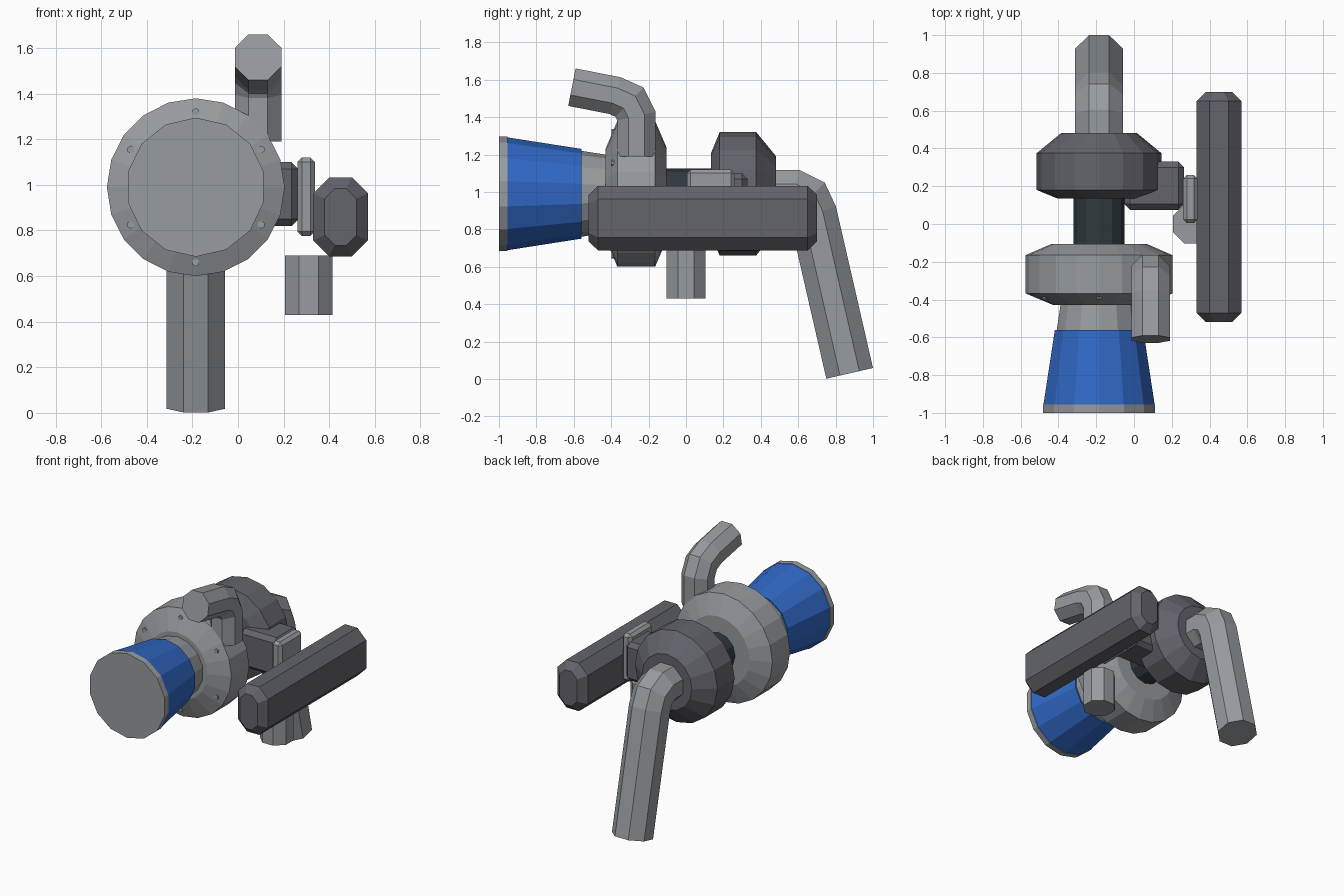
import bpy, bmesh, math
from mathutils import Vector

if "Cube" in bpy.data.objects:
    bpy.data.objects.remove(bpy.data.objects["Cube"])

AX, AZ = -0.185, 0.99   # main turning axis (runs along y)


def material(name, rgb):
    m = bpy.data.materials.new(name)
    m.diffuse_color = (*rgb, 1)
    m.use_nodes = True
    m.node_tree.nodes["Principled BSDF"].inputs["Base Color"].default_value = m.diffuse_color
    return m


GREY = material("light_grey", (0.31, 0.33, 0.35))
DARK = material("dark_grey", (0.125, 0.125, 0.15))
BLUE = material("blue", (0.03, 0.14, 0.57))
BLACK = material("charcoal", (0.03, 0.042, 0.05))


def finish(name, bm, mat):
    bmesh.ops.recalc_face_normals(bm, faces=bm.faces)
    me = bpy.data.meshes.new(name)
    bm.to_mesh(me)
    bm.free()
    me.materials.append(mat)
    ob = bpy.data.objects.new(name, me)
    bpy.context.collection.objects.link(ob)
    return ob


def loft(name, rings, mat):
    """Skin a list of equal-length vertex rings and cap both ends."""
    bm = bmesh.new()
    loops = [[bm.verts.new(p) for p in ring] for ring in rings]
    n = len(loops[0])
    for a, b in zip(loops, loops[1:]):
        for i in range(n):
            j = (i + 1) % n
            bm.faces.new((a[i], a[j], b[j], b[i]))
    bm.faces.new(loops[0])
    bm.faces.new(loops[-1])
    return finish(name, bm, mat)


def lathe(name, profile, n, mat, cx=AX, cz=AZ):
    """Turn (radius, y) points about an axis along y, one vertex at the top."""
    rings = []
    for r, y in profile:
        rings.append([(cx + r * math.sin(math.tau * i / n), y,
                       cz + r * math.cos(math.tau * i / n)) for i in range(n)])
    return loft(name, rings, mat)


def tube(name, x, path, apothem, mat, n=8):
    """Octagonal pipe along (y, z) points at a fixed x, with mitred bends."""
    pts = [Vector(p) for p in path]
    r = apothem / math.cos(math.pi / n)
    rings = []
    for k, p in enumerate(pts):
        t_in = (p - pts[k - 1]).normalized() if k else (pts[1] - p).normalized()
        t_out = (pts[k + 1] - p).normalized() if k < len(pts) - 1 else t_in
        t = (t_in + t_out).normalized()
        side = Vector((-t.y, t.x)) / t.dot(t_in)
        ring = []
        for i in range(n):
            a = math.tau * (i + 0.5) / n
            q = p + side * r * math.sin(a)
            ring.append((x + r * math.cos(a), q.x, q.y))
        rings.append(ring)
    return loft(name, rings, mat)


def box(name, lo, hi, bevel, mat):
    bm = bmesh.new()
    bmesh.ops.create_cube(bm, size=1)
    lo, hi = Vector(lo), Vector(hi)
    for v in bm.verts:
        v.co = (lo + hi) / 2 + v.co * (hi - lo)
    bmesh.ops.bevel(bm, geom=bm.edges[:], offset=bevel, segments=1, affect='EDGES')
    return finish(name, bm, mat)


# Intake cone with its blue sleeve
lathe("intake_cone", [(0.305, -1), (0.305, -0.955), (0.29, -0.955), (0.205, -0.40)], 14, GREY)
lathe("intake_sleeve", [(0.302, -0.957), (0.24, -0.56)], 14, BLUE)

# Front and rear housings joined by a dark shaft
lathe("front_housing", [(0.24, -0.43), (0.39, -0.367), (0.39, -0.165), (0.25, -0.105)], 20, GREY)
lathe("centre_shaft", [(0.135, -0.2), (0.135, 0.2)], 12, BLACK)
lathe("rear_housing", [(0.22, 0.135), (0.33, 0.18), (0.33, 0.375), (0.2, 0.482)], 16, DARK)

# Ring of bolts on the front housing slope
for k in range(6):
    a = math.tau * k / 6
    lathe(f"housing_bolt_{k + 1}", [(0.017, -0.398), (0.017, -0.36)], 6, GREY,
          AX + 0.33 * math.sin(a), AZ + 0.33 * math.cos(a))

# Bent pipes and the short vertical stub
tube("outlet_pipe", 0.088, [(-0.265, 1.19), (-0.265, 1.405), (-0.302, 1.48),
                            (-0.38, 1.515), (-0.61, 1.56)], 0.102, GREY)
tube("exhaust_pipe", AX, [(0.42, AZ), (0.575, AZ), (0.645, 0.955), (0.68, 0.88),
                          (0.875, 0.03)], 0.128, GREY)
tube("lower_stub", 0.31, [(0, 0.43), (0, 0.69)], 0.104, GREY)

# Side bracket and mounting plate
box("side_bracket", (-0.05, 0.075, 0.82), (0.265, 0.33, 1.1), 0.03, DARK)
box("mounting_plate", (0.26, 0.005, 0.775), (0.337, 0.26, 1.12), 0.02, GREY)


# Long side canister: chamfered section, tapered at both ends
def section(y, hx, hz, c, cx=0.45, cz=0.86):
    quarter = [(hx, hz - c), (hx - c, hz)]
    pts = quarter + [(-a, b) for a, b in quarter[::-1]]
    pts += [(-a, -b) for a, b in pts]
    return [(cx + a, y, cz + b) for a, b in pts]


loft("side_canister", [section(-0.52, 0.07, 0.125, 0.045), section(-0.47, 0.12, 0.173, 0.07),
                       section(0.65, 0.12, 0.173, 0.07), section(0.7, 0.07, 0.125, 0.045)], DARK)
